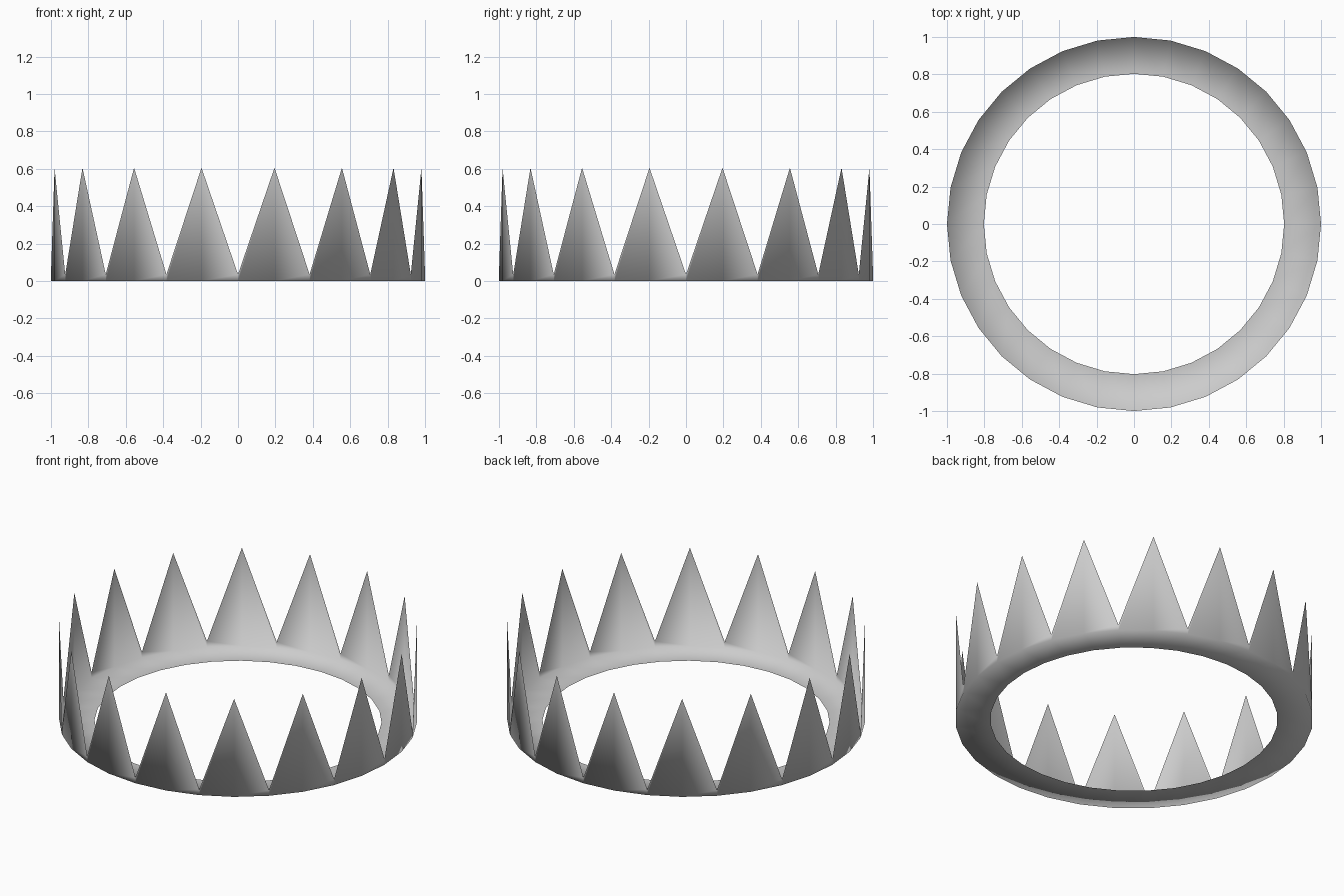
import bpy, bmesh
from math import sin, cos, pi

if "Cube" in bpy.data.objects:
    bpy.data.objects.remove(bpy.data.objects["Cube"])

SIDES = 32
R_OUT, R_IN = 1.0, 0.803
PEAK, VALLEY = 0.605, 0.035

bm = bmesh.new()


def ring(radius, height):
    """Loop of vertices; height is a function of the vertex index."""
    return [bm.verts.new((radius * cos(2 * pi * i / SIDES),
                          radius * sin(2 * pi * i / SIDES),
                          height(i))) for i in range(SIDES)]


def bridge(lower, upper):
    for i in range(SIDES):
        j = (i + 1) % SIDES
        bm.faces.new((lower[i], lower[j], upper[j], upper[i]))


# flat base rim, then a thin wall cut into 16 points
inner = ring(R_IN, lambda i: 0.0)
outer = ring(R_OUT, lambda i: 0.0)
tips = ring(R_OUT, lambda i: PEAK if i % 2 else VALLEY)
bridge(inner, outer)
bridge(outer, tips)

# continuous smooth shading over the whole sheet
for f in bm.faces:
    f.smooth = True

mesh = bpy.data.meshes.new("spiked_ring")
bm.to_mesh(mesh)
bm.free()
obj = bpy.data.objects.new("spiked_ring", mesh)
bpy.context.collection.objects.link(obj)
